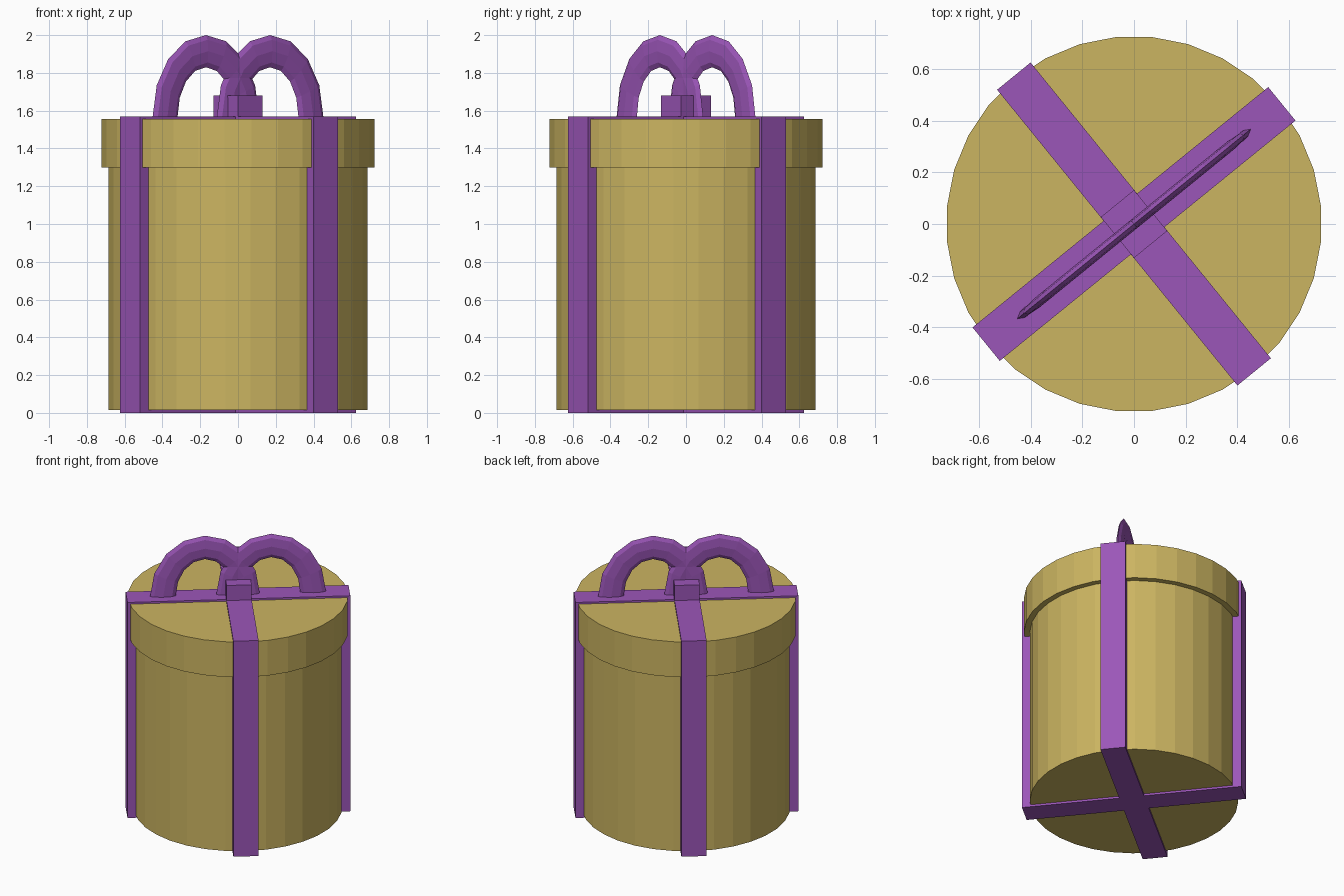
import bpy, bmesh, math
from mathutils import Matrix

if "Cube" in bpy.data.objects:
    bpy.data.objects.remove(bpy.data.objects["Cube"], do_unlink=True)


def make_material(name, color):
    mat = bpy.data.materials.new(name)
    mat.use_nodes = True
    mat.diffuse_color = color
    mat.node_tree.nodes["Principled BSDF"].inputs["Base Color"].default_value = color
    return mat


gold = make_material("gold card", (0.60, 0.46, 0.12, 1))
purple = make_material("purple ribbon", (0.33, 0.093, 0.48, 1))

RIBBON_ANGLE = math.radians(39.1)
TOP = 1.57


def add_object(name, bm, mat, angle=0.0):
    bmesh.ops.rotate(bm, verts=bm.verts, matrix=Matrix.Rotation(angle, 3, "Z"))
    bmesh.ops.recalc_face_normals(bm, faces=bm.faces)
    mesh = bpy.data.meshes.new(name)
    bm.to_mesh(mesh)
    bm.free()
    mesh.materials.append(mat)
    obj = bpy.data.objects.new(name, mesh)
    bpy.context.collection.objects.link(obj)
    return obj


def drum(name, radius, z0, z1, mat, sides=32):
    bm = bmesh.new()
    bmesh.ops.create_cone(bm, cap_ends=True, segments=sides, radius1=radius,
                          radius2=radius, depth=z1 - z0,
                          matrix=Matrix.Translation((0, 0, (z0 + z1) / 2)))
    # Half a step of turn puts a flat side at the front
    return add_object(name, bm, mat, math.pi / sides)


def block(name, length, width, z0, z1, mat, angle):
    bm = bmesh.new()
    bmesh.ops.create_cube(bm, size=1)
    bmesh.ops.scale(bm, verts=bm.verts, vec=(length, width, z1 - z0))
    bmesh.ops.translate(bm, verts=bm.verts, vec=(0, 0, (z0 + z1) / 2))
    return add_object(name, bm, mat, angle)


def bow_loop(name, side, mat, angle, steps=8, section=8):
    # Half-ring arch with a thin, flattened cross-section
    bm = bmesh.new()
    rings = []
    for i in range(steps + 1):
        a = math.pi * i / steps
        ring = []
        for j in range(section):
            b = math.tau * j / section
            offset = 0.085 * math.cos(b)
            ring.append(bm.verts.new((side * 0.219 + (0.278 + offset) * math.cos(a),
                                      0.02 * math.sin(b),
                                      TOP + (0.345 + offset) * math.sin(a))))
        rings.append(ring)
    for r0, r1 in zip(rings, rings[1:]):
        for j in range(section):
            k = (j + 1) % section
            bm.faces.new((r0[j], r0[k], r1[k], r1[j]))
    bm.faces.new(rings[0])
    bm.faces.new(rings[-1])
    return add_object(name, bm, mat, angle)


# Round box and lid
drum("box_body", 0.688, 0.015, 1.50, gold)
drum("box_lid", 0.727, 1.30, 1.557, gold)

# Crossed ribbons wrapping the whole box
for label, turn in (("ribbon_long", 0), ("ribbon_cross", math.pi / 2)):
    block(label, 1.475, 0.167, 0, TOP, purple, RIBBON_ANGLE + turn)

# Bow
block("bow_knot", 0.166, 0.204, 1.55, 1.68, purple, RIBBON_ANGLE)
for label, side in (("bow_loop_left", 1), ("bow_loop_right", -1)):
    bow_loop(label, side, purple, RIBBON_ANGLE)
